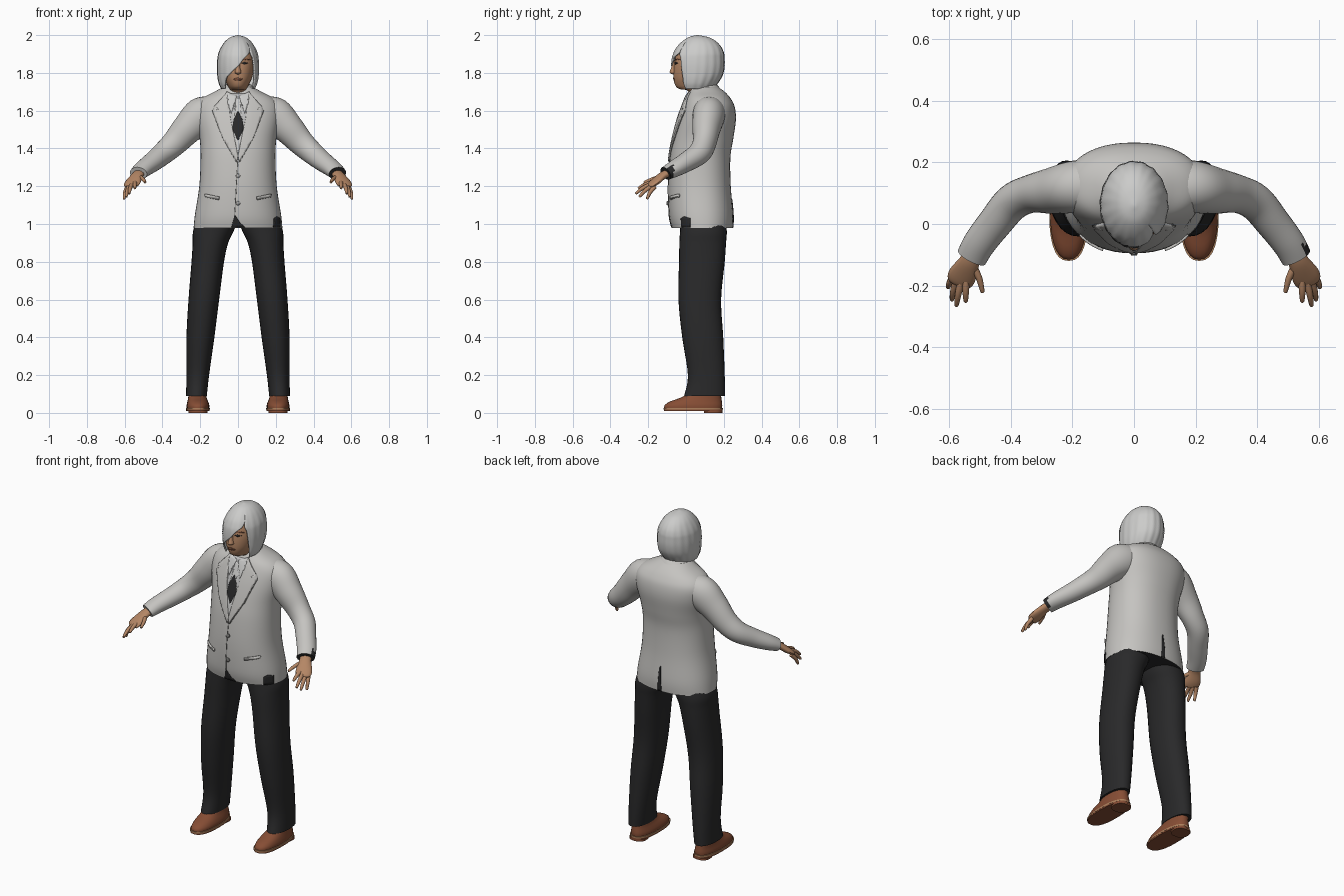
import bpy, bmesh, math
from mathutils import Vector
from mathutils.bvhtree import BVHTree


def material(name, *rgb):
    m = bpy.data.materials.new(name)
    m.diffuse_color = (*rgb, 1)
    return m


JACKET = material("jacket_grey", 0.56, 0.55, 0.53)
HAIR = material("hair_silver", 0.60, 0.60, 0.59)
SHIRT = material("shirt_grey", 0.50, 0.50, 0.50)
BLACK = material("trouser_black", 0.022, 0.022, 0.023)
SKIN = material("skin", 0.46, 0.24, 0.13)
LIP = material("lip_brown", 0.20, 0.08, 0.045)
SHOE = material("shoe_brown", 0.24, 0.075, 0.035)
WELT = material("welt_tan", 0.42, 0.22, 0.11)
SEAM = material("seam_grey", 0.22, 0.22, 0.21)


def finish(name, bm, mats, angle=50):
    bmesh.ops.recalc_face_normals(bm, faces=bm.faces)
    me = bpy.data.meshes.new(name)
    bm.to_mesh(me)
    bm.free()
    ob = bpy.data.objects.new(name, me)
    bpy.context.collection.objects.link(ob)
    for m in mats:
        me.materials.append(m)
    bpy.ops.object.select_all(action='DESELECT')
    ob.select_set(True)
    bpy.context.view_layer.objects.active = ob
    bpy.ops.object.shade_smooth_by_angle(angle=math.radians(angle))
    return ob


def spline(rows, sub):
    # Catmull-Rom through rows of numbers
    out = []
    for i in range(len(rows) - 1):
        a, b, c, d = (rows[max(0, min(len(rows) - 1, i + k))] for k in (-1, 0, 1, 2))
        for s in range(sub):
            t = s / sub
            out.append([0.5 * (2 * q + (r - p) * t + (2 * p - 5 * q + 4 * r - w) * t * t
                               + (3 * q - p - 3 * r + w) * t ** 3)
                        for p, q, r, w in zip(a, b, c, d)])
    return out + [list(rows[-1])]


def loft(name, rings, mats, n=28, sub=5, flat=True, power=2.0):
    # rings: x, y, z, half width, half depth
    rows = spline(rings, sub)
    bm = bmesh.new()
    grid = []
    for i, r in enumerate(rows):
        u, v = Vector((1, 0, 0)), Vector((0, 1, 0))
        if not flat:
            t = Vector(rows[min(i + 1, len(rows) - 1)][:3]) - Vector(rows[max(i - 1, 0)][:3])
            t.normalize()
            u = t.cross(Vector((0, 0, 1))).normalized()
            v = u.cross(t)
        ring = []
        for k in range(n):
            c, s = math.cos(k * math.tau / n), math.sin(k * math.tau / n)
            c = math.copysign(abs(c) ** (2 / power), c)
            s = math.copysign(abs(s) ** (2 / power), s)
            ring.append(bm.verts.new(Vector(r[:3]) + u * c * r[3] + v * s * r[4]))
        grid.append(ring)
    for a, b in zip(grid, grid[1:]):
        for k in range(n):
            bm.faces.new((a[k], a[(k + 1) % n], b[(k + 1) % n], b[k]))
    bm.faces.new(grid[0])
    bm.faces.new(grid[-1])
    return finish(name, bm, mats)


def span(z, rx, front, back, x=0):
    return (x, (front + back) / 2, z, rx, (back - front) / 2)


def mirror(ob):
    ob.modifiers.new("mirror", 'MIRROR')
    return ob


def plate(name, outline, target, mat, off=0.003, front=True, both=False):
    # thin panel drawn in x,z and wrapped onto the target
    me = target.data
    tree = BVHTree.FromPolygons([v.co for v in me.vertices], [p.vertices[:] for p in me.polygons])
    bm = bmesh.new()
    bm.faces.new([bm.verts.new((x, 0, z)) for x, z in outline])
    bmesh.ops.triangulate(bm, faces=bm.faces)
    for axis in (0, 2):
        lo, hi = min(v.co[axis] for v in bm.verts), max(v.co[axis] for v in bm.verts)
        step, nrm = 0.015, Vector((axis == 0, 0, axis == 2))
        for k in range(1, int((hi - lo) / step) + 1):
            bmesh.ops.bisect_plane(bm, geom=bm.verts[:] + bm.edges[:] + bm.faces[:],
                                   plane_co=nrm * (lo + k * step), plane_no=nrm)
    d = 1 if front else -1
    for v in bm.verts:
        hit = tree.ray_cast(Vector((v.co.x, -d, v.co.z)), Vector((0, d, 0)))[0]
        hit = hit or tree.find_nearest(Vector((v.co.x, -0.1 * d, v.co.z)))[0]
        v.co.y = hit.y - d * off
    ob = finish(name, bm, [mat])
    m = ob.modifiers.new("thickness", 'SOLIDIFY')
    m.thickness, m.offset = off * 2, 0
    return mirror(ob) if both else ob


# Jacket body
jacket = loft("jacket_body", [
    span(0.98, 0.235, -0.075, 0.248), span(1.05, 0.228, -0.09, 0.25), span(1.2, 0.205, -0.095, 0.237),
    span(1.35, 0.198, -0.085, 0.235), span(1.45, 0.203, -0.068, 0.25), span(1.55, 0.222, -0.042, 0.264),
    span(1.62, 0.222, -0.018, 0.258), span(1.665, 0.19, 0.0, 0.236), span(1.70, 0.125, 0.018, 0.205),
    span(1.725, 0.08, 0.03, 0.17)], [JACKET, BLACK], n=48, power=2.25)
for p in jacket.data.polygons:
    if p.normal.z < -0.9 and p.center.z < 1:
        p.material_index = 1
loft("jacket_collar", [span(1.665, 0.115, 0.03, 0.21), span(1.70, 0.095, 0.022, 0.195),
                       span(1.735, 0.075, 0.025, 0.165), span(1.74, 0.062, 0.035, 0.15)], [JACKET])

# Shirt, tie, lapels
plate("shirt_front", [(-0.06, 1.69), (0.06, 1.69), (0.05, 1.55), (0, 1.36), (-0.05, 1.55)], jacket, SHIRT, 0.002)
plate("tie", [(-0.014, 1.665), (0.014, 1.665), (0.011, 1.62), (0.032, 1.5), (0, 1.37), (-0.032, 1.5),
              (-0.011, 1.62)], jacket, HAIR, 0.0035)
plate("tie_pattern", [(0, 1.6), (0.024, 1.55), (0.03, 1.5), (0, 1.44), (-0.03, 1.5), (-0.024, 1.55)],
      jacket, BLACK, 0.0045)
plate("shirt_collar", [(0.006, 1.675), (0.06, 1.70), (0.055, 1.64), (0.036, 1.585)], jacket, HAIR, 0.0048, both=True)
plate("lapel_shadow", [(0.05, 1.685), (0.127, 1.62), (0.104, 1.606), (0.136, 1.598), (0.085, 1.46), (0.008, 1.325),
                       (0, 1.365), (0.036, 1.56)], jacket, SEAM, 0.0015, both=True)
plate("lapel", [(0.055, 1.70), (0.124, 1.622), (0.098, 1.607), (0.132, 1.596), (0.081, 1.46), (0.006, 1.33),
                (0, 1.36), (0.04, 1.56)], jacket, JACKET, 0.0048, both=True)

# Jacket details
plate("front_seam", [(-0.022, 1.0), (-0.018, 1.0), (0, 1.33), (-0.004, 1.33)], jacket, SEAM, 0.001)
plate("front_notch", [(-0.035, 0.981), (0.04, 0.981), (0.012, 1.005), (-0.018, 1.05)], jacket, BLACK, 0.0015)
plate("hem_notch", [(0.187, 0.981), (0.222, 0.981), (0.222, 1.03), (0.205, 1.04), (0.19, 1.03)], jacket, BLACK, 0.002)
plate("back_vent", [(-0.012, 0.981), (0.014, 0.981), (0.006, 1.12), (-0.002, 1.13)], jacket, BLACK, 0.0015, front=False)
plate("pocket_shadow", [(0.1, 1.127), (0.175, 1.142), (0.175, 1.154), (0.1, 1.139)], jacket, SEAM, 0.001, both=True)
plate("pocket_flap", [(0.1, 1.131), (0.175, 1.146), (0.175, 1.16), (0.1, 1.145)], jacket, JACKET, 0.004, both=True)
for i, z in enumerate((1.255, 1.11)):
    for nm, r, m, o in (("rim", 0.012, SEAM, 0.003), ("button", 0.009, JACKET, 0.0045)):
        plate(f"{nm}_{i}", [(r * math.cos(k * math.tau / 10), z + r * math.sin(k * math.tau / 10))
                            for k in range(10)], jacket, m, o)

# Sleeves, the left one with a dark cuff patch
for s, side in ((1, "left"), (-1, "right")):
    sleeve = loft(side + "_sleeve", [(s * x, y, z, a, b) for x, y, z, a, b in (
        (0.13, 0.125, 1.60, 0.085, 0.08), (0.195, 0.12, 1.572, 0.085, 0.098), (0.265, 0.108, 1.507, 0.075, 0.083),
        (0.335, 0.098, 1.43, 0.062, 0.069), (0.395, 0.07, 1.375, 0.06, 0.06), (0.45, 0.005, 1.33, 0.056, 0.052),
        (0.50, -0.06, 1.293, 0.053, 0.044), (0.527, -0.108, 1.268, 0.05, 0.036))],
        [JACKET, BLACK], flat=False)
    for p in sleeve.data.polygons:
        if s > 0 and p.center.y < -0.065 and p.normal.x > 0.1 and p.normal.z < 0.75:
            p.material_index = 1

# Hands
mirror(loft("palm", [(0.518, -0.09, 1.272, 0.03, 0.022), (0.535, -0.125, 1.255, 0.034, 0.02),
                     (0.556, -0.165, 1.222, 0.045, 0.018), (0.568, -0.19, 1.203, 0.04, 0.013),
                     (0.57, -0.195, 1.198, 0.02, 0.006)], [SKIN], n=16, flat=False))
fingers = {
    "thumb": ((0.523, -0.135, 1.25), (0.503, -0.175, 1.238), (0.492, -0.218, 1.222)),
    "index_finger": ((0.545, -0.18, 1.22), (0.546, -0.22, 1.208), (0.546, -0.25, 1.19)),
    "middle_finger": ((0.56, -0.185, 1.21), (0.571, -0.23, 1.19), (0.576, -0.263, 1.163)),
    "ring_finger": ((0.575, -0.18, 1.202), (0.586, -0.217, 1.176), (0.591, -0.245, 1.146)),
    "little_finger": ((0.585, -0.165, 1.197), (0.598, -0.19, 1.168), (0.603, -0.205, 1.135))}
for nm, (a, b, c) in fingers.items():
    tip = tuple(Vector(c) + (Vector(c) - Vector(b)).normalized() * 0.004)
    mirror(loft(nm, [(*a, 0.012, 0.012), (*b, 0.0105, 0.0105), (*c, 0.007, 0.007), (*tip, 0.002, 0.002)],
                [SKIN], n=10, sub=3, flat=False))

# Trousers
mirror(loft("trouser_leg", [
    span(1.03, 0.11, -0.03, 0.21, 0.108), span(0.96, 0.107, -0.032, 0.216, 0.131), span(0.9, 0.094, -0.035, 0.212, 0.146),
    span(0.8, 0.086, -0.037, 0.205, 0.16), span(0.6, 0.081, -0.04, 0.186, 0.181), span(0.4, 0.074, -0.02, 0.197, 0.199),
    span(0.2, 0.06, 0.01, 0.205, 0.213), span(0.09, 0.055, -0.01, 0.206, 0.22)], [BLACK], power=2.2))

# Shoes
mirror(loft("shoe_upper", [
    span(0.02, 0.059, -0.115, 0.19, 0.212), span(0.04, 0.06, -0.113, 0.192, 0.212), span(0.06, 0.055, -0.085, 0.19, 0.213),
    span(0.08, 0.049, -0.03, 0.187, 0.215), span(0.11, 0.044, 0.03, 0.185, 0.217)], [SHOE], sub=3, power=2.3))
for nm, z0, z1, w, f, b, m in (("shoe_welt", 0.018, 0.027, 0.063, -0.12, 0.195, WELT),
                               ("shoe_sole", 0.01, 0.019, 0.062, -0.117, 0.194, SHOE),
                               ("shoe_heel", 0.0, 0.012, 0.05, 0.095, 0.193, SHOE)):
    mirror(loft(nm, [span(z0, w, f, b, 0.212), span(z1, w, f, b, 0.212)], [m], sub=1, power=2.5))

# Head and face
head = loft("head", [
    span(1.66, 0.055, 0.03, 0.15), span(1.705, 0.05, 0.01, 0.14), span(1.715, 0.045, -0.035, 0.14),
    span(1.735, 0.056, -0.057, 0.145), span(1.78, 0.076, -0.066, 0.15), span(1.85, 0.087, -0.062, 0.16),
    span(1.92, 0.078, -0.045, 0.15), span(1.96, 0.05, -0.01, 0.12)], [SKIN], n=36, power=2.15)
loft("nose", [span(1.792, 0.006, -0.07, -0.05), span(1.802, 0.017, -0.087, -0.045), span(1.825, 0.012, -0.08, -0.045),
              span(1.865, 0.008, -0.066, -0.045)], [SKIN], n=14)
plate("mouth", [(-0.026, 1.768), (0, 1.775), (0.026, 1.768), (0.014, 1.76), (-0.014, 1.76)], head, LIP, 0.0015)
plate("eye", [(0.018, 1.851), (0.034, 1.858), (0.054, 1.852), (0.036, 1.845)], head, BLACK, 0.001, both=True)
plate("eyebrow", [(0.014, 1.862), (0.05, 1.876), (0.066, 1.868), (0.05, 1.87), (0.016, 1.869)], head, LIP, 0.002, both=True)

# Hair shell: each row runs round the back, from one edge of the face opening to the other
rows = spline([  # z, half width, front y, back y, opening right x, opening left x
    (1.715, 0.088, -0.055, 0.145, -0.068, 0.078), (1.74, 0.1, -0.066, 0.165, -0.07, 0.084),
    (1.77, 0.107, -0.073, 0.185, -0.064, 0.088), (1.80, 0.11, -0.077, 0.198, -0.04, 0.088),
    (1.84, 0.111, -0.078, 0.204, 0.004, 0.086), (1.88, 0.108, -0.074, 0.203, 0.036, 0.08),
    (1.905, 0.103, -0.066, 0.2, 0.06, 0.068), (1.935, 0.09, -0.05, 0.188, 0.06, 0.06),
    (1.965, 0.07, -0.022, 0.162, 0.045, 0.045), (1.988, 0.042, 0.012, 0.122, 0.027, 0.027),
    (2.0, 0.004, 0.055, 0.065, 0.0, 0.0)], 4)
bm = bmesh.new()
grid, N = [], 72
for z, w, f, b, xr, xl in rows:
    t0, t1 = math.asin(xl / w), math.asin(xr / w) + math.tau
    line = []
    for k in range(N + 1):
        t = t0 + (t1 - t0) * k / N
        q = 1 + 0.012 * math.sin(18 * t) * min(1, (2 - z) * 12)
        line.append(bm.verts.new((w * q * math.sin(t), (f + b) / 2 - (b - f) / 2 * q * math.cos(t), z)))
    grid.append(line)
for a, b in zip(grid, grid[1:]):
    for k in range(N):
        bm.faces.new((a[k], a[k + 1], b[k + 1], b[k]))
bm.faces.new(grid[-1])
bmesh.ops.remove_doubles(bm, verts=bm.verts, dist=0.0002)
hair = finish("hair", bm, [HAIR])
shell = hair.modifiers.new("thickness", 'SOLIDIFY')
shell.thickness, shell.offset = 0.008, -1
